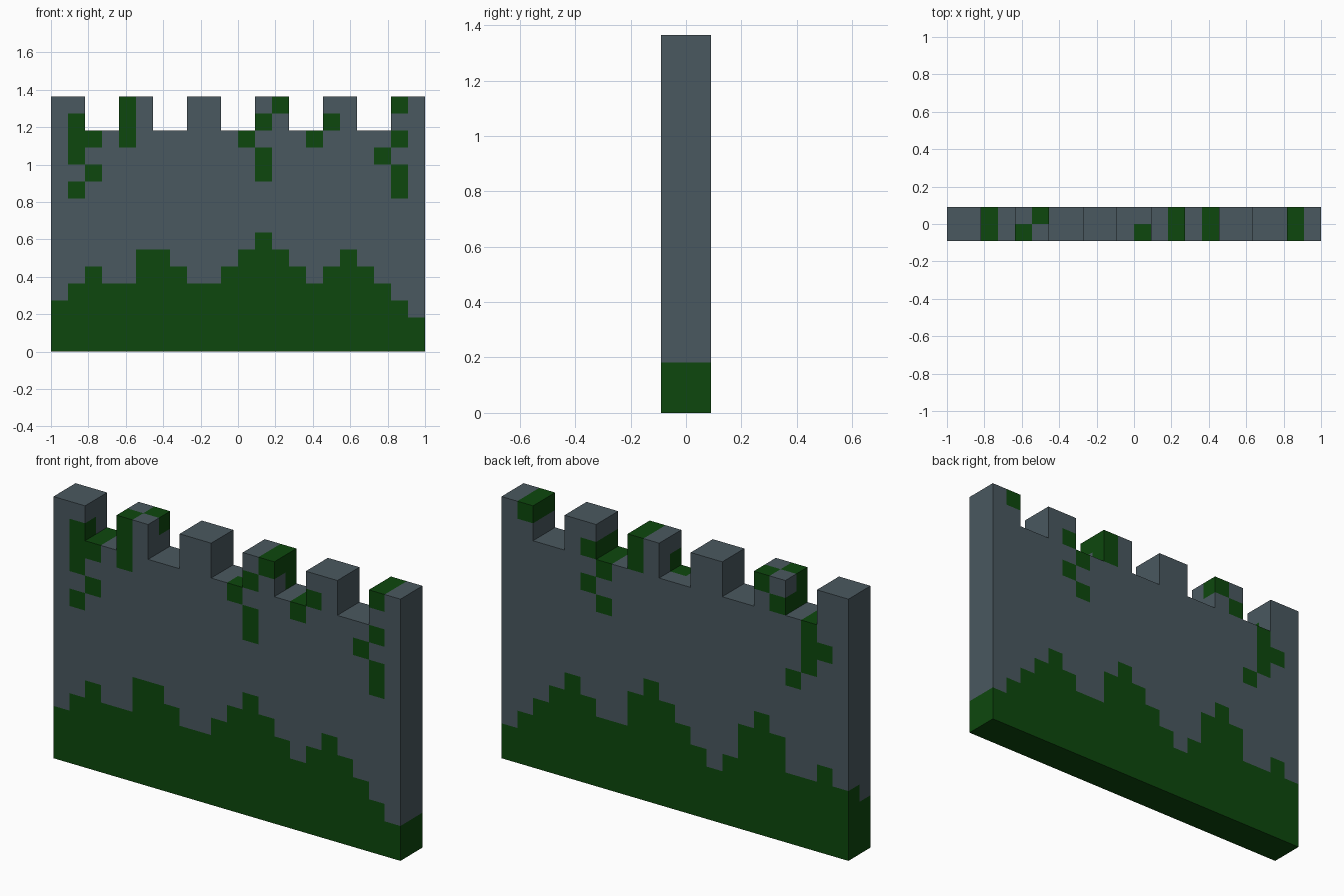
import bpy, bmesh
from mathutils import Vector

if "Cube" in bpy.data.objects:
    bpy.data.objects.remove(bpy.data.objects["Cube"])

# Wall on a 22 x 2 x 15 block grid
COLS, DEPTH, BODY, TOP = 22, 2, 13, 15
S = 2 / COLS

# Moss height per column, left to right: front layer, back layer
MOSS_HEIGHT = ["3454466544567654565432",
               "4544676434567644565432"]
# Hanging moss patches: column -> rows, for each layer
PATCHES = [
    {1: (9, 11, 12, 13), 2: (10, 12), 4: (12, 13, 14), 11: (12,),
     12: (10, 11, 13), 13: (14,), 15: (12,), 16: (13,), 19: (11,),
     20: (9, 10, 12, 14)},
    {1: (11,), 2: (10, 11, 12), 3: (9,), 4: (13,), 5: (14,),
     13: (13, 14), 15: (10, 12), 16: (11, 13), 20: (14,)},
]


def solid(c, d, r):
    """Full wall below, merlons two blocks wide every four blocks above."""
    if not (0 <= c < COLS and 0 <= d < DEPTH and 0 <= r < TOP):
        return False
    return r < BODY or c % 4 < 2


def mossy(c, d, r):
    return r < int(MOSS_HEIGHT[d][c]) or r in PATCHES[d].get(c, ())


def material(name, rgb):
    m = bpy.data.materials.new(name)
    m.diffuse_color = (*rgb, 1)
    m.use_nodes = True
    m.node_tree.nodes["Principled BSDF"].inputs["Base Color"].default_value = m.diffuse_color
    return m


# Outer block faces, coloured by the block they belong to
bm = bmesh.new()
for c in range(COLS):
    for d in range(DEPTH):
        for r in range(TOP):
            if not solid(c, d, r):
                continue
            centre = Vector((c + .5 - COLS / 2, d + .5 - DEPTH / 2, r + .5))
            for axis in range(3):
                for sign in (-1, 1):
                    n = Vector((0, 0, 0))
                    n[axis] = sign
                    if solid(c + int(n.x), d + int(n.y), r + int(n.z)):
                        continue
                    u = Vector((0, 0, 0))
                    u[(axis + 1) % 3] = .5
                    v = n.cross(u)
                    mid = centre + n / 2
                    corners = (mid - u - v, mid + u - v, mid + u + v, mid - u + v)
                    face = bm.faces.new([bm.verts.new(p * S) for p in corners])
                    face.material_index = int(mossy(c, d, r))
bmesh.ops.remove_doubles(bm, verts=bm.verts, dist=S * .01)

mesh = bpy.data.meshes.new("castle_wall")
bm.to_mesh(mesh)
bm.free()
mesh.materials.append(material("grey stone", (0.068, 0.098, 0.115)))
mesh.materials.append(material("dark moss", (0.004, 0.064, 0.004)))
wall = bpy.data.objects.new("castle_wall", mesh)
bpy.context.collection.objects.link(wall)
